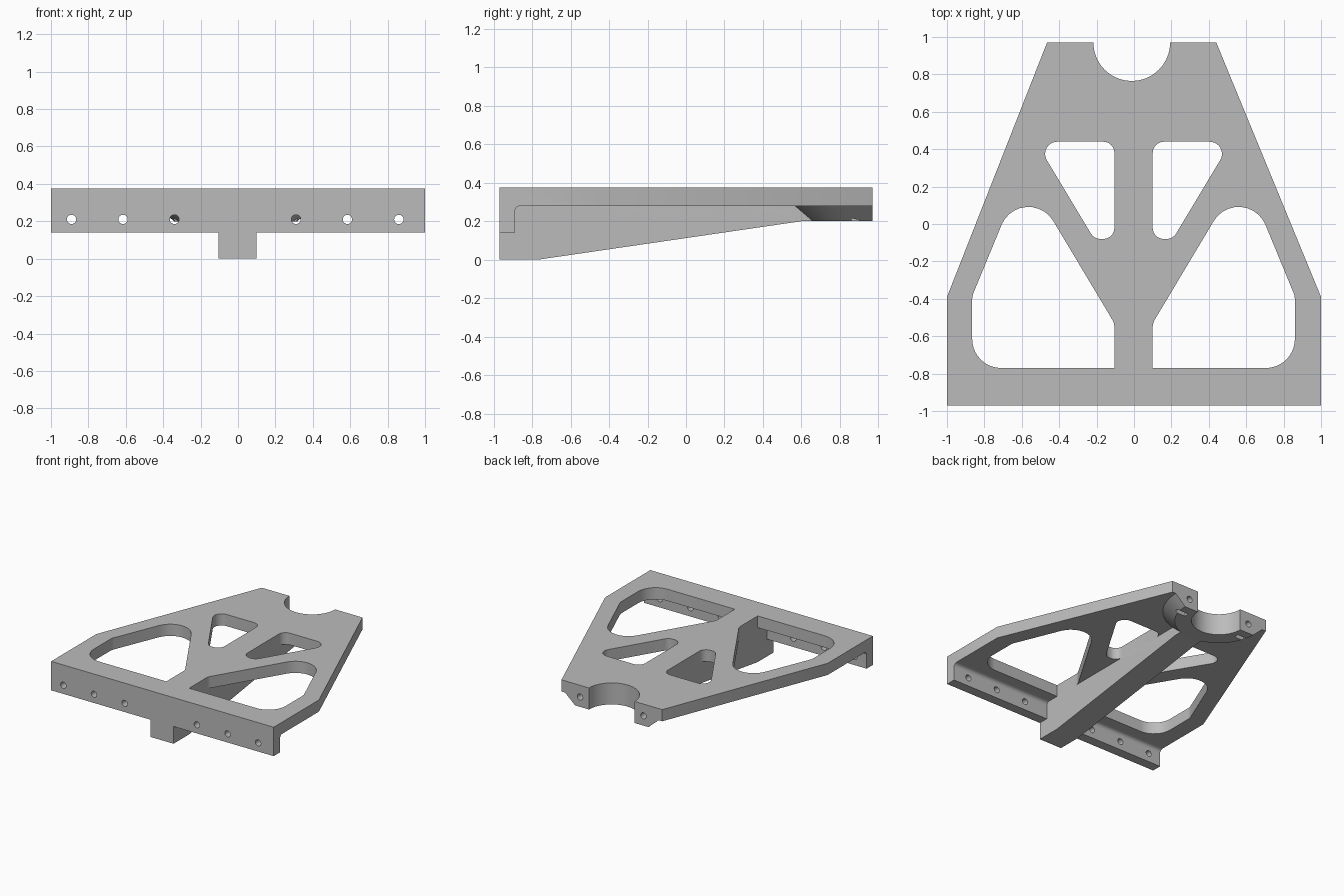
import bpy, bmesh, math
from mathutils import Vector, Matrix

cube = bpy.data.objects.get("Cube")
if cube:
    bpy.data.objects.remove(cube)

LEFT_SHIFT = -0.005          # the pockets mirror about a slightly offset axis
HUB = Vector((-0.012, 0.97, 0))
TOP, UNDER, HUB_BASE = 0.375, 0.28, 0.2

grey = bpy.data.materials.new("plain grey")
grey.use_nodes = True
colour = (0.5, 0.5, 0.5, 1)
grey.diffuse_color = colour
grey.node_tree.nodes["Principled BSDF"].inputs["Base Color"].default_value = colour


def make(name, bm):
    bmesh.ops.recalc_face_normals(bm, faces=bm.faces)
    mesh = bpy.data.meshes.new(name)
    bm.to_mesh(mesh)
    bm.free()
    mesh.materials.append(grey)
    obj = bpy.data.objects.new(name, mesh)
    bpy.context.collection.objects.link(obj)
    return obj


def rounded(corners, steps=10):
    """Replace each (x, y, radius) corner with a fillet arc."""
    pts = []
    for i, (x, y, r) in enumerate(corners):
        p = Vector((x, y))
        if r == 0:
            pts.append(p)
            continue
        a = (Vector(corners[i - 1][:2]) - p).normalized()
        b = (Vector(corners[(i + 1) % len(corners)][:2]) - p).normalized()
        half = a.angle(b) / 2
        centre = p + (a + b).normalized() * r / math.sin(half)
        start = p + a * r / math.tan(half) - centre
        end = p + b * r / math.tan(half) - centre
        sweep = math.atan2(start.x * end.y - start.y * end.x, start.dot(end))
        for k in range(steps + 1):
            pts.append(centre + Matrix.Rotation(sweep * k / steps, 2) @ start)
    return pts


def prism(name, pts, low, high, along_x=False):
    """Extrude a profile along z, or a (y, z) profile along x."""
    bm = bmesh.new()
    place = (lambda p: (low, p[0], p[1])) if along_x else (lambda p: (p[0], p[1], low))
    face = bm.faces.new([bm.verts.new(place(p)) for p in pts])
    step = (high - low, 0, 0) if along_x else (0, 0, high - low)
    out = bmesh.ops.extrude_face_region(bm, geom=[face], use_keep_orig=True)
    verts = [v for v in out["geom"] if isinstance(v, bmesh.types.BMVert)]
    bmesh.ops.translate(bm, verts=verts, vec=step)
    return make(name, bm)


def box(name, x0, x1, y0, y1, z0, z1):
    return prism(name, [(x0, y0), (x1, y0), (x1, y1), (x0, y1)], z0, z1)


def cone(name, centre, r1, r2, depth, along_y=False, segments=96):
    bm = bmesh.new()
    turn = Matrix.Rotation(math.pi / 2, 4, "X") if along_y else Matrix()
    bmesh.ops.create_cone(bm, cap_ends=True, segments=segments, radius1=r1,
                          radius2=r2, depth=depth,
                          matrix=Matrix.Translation(centre) @ turn)
    return make(name, bm)


def combine(target, tools, operation):
    """Apply boolean tools in turn, then discard them."""
    for tool in tools:
        tool.hide_render = True
        mod = target.modifiers.new("join", "BOOLEAN")
        mod.operation, mod.object, mod.solver = operation, tool, "EXACT"
    graph = bpy.context.evaluated_depsgraph_get()
    graph.update()
    mesh = bpy.data.meshes.new_from_object(target.evaluated_get(graph))
    target.modifiers.clear()
    target.data = mesh
    for tool in tools:
        bpy.data.objects.remove(tool)


# Tapered plate
bracket = prism("bracket_plate", [(-1, -0.97), (1, -0.97), (1, -0.39), (0.44, 0.97),
                                  (-0.465, 0.97), (-1, -0.39)], UNDER, TOP)

# Lightening pockets, mirrored left and right
inner = [(-0.105, 0.44, 0.06), (-0.105, -0.08, 0.06),
         (-0.213, -0.08, 0.06), (-0.525, 0.44, 0.065)]
outer = [(-0.105, -0.77, 0), (-0.105, -0.53, 0.08), (-0.59, 0.281, 0.155),
         (-0.865, -0.385, 0.1), (-0.865, -0.77, 0.155)]
pockets = []
for shape in (inner, outer):
    pts = rounded(shape)
    pockets.append(prism("pocket", pts, 0.2, 0.5))
    pockets.append(prism("pocket", [(LEFT_SHIFT - p.x, p.y) for p in pts], 0.2, 0.5))
combine(bracket, pockets, "DIFFERENCE")

# Front flange, with a fillet under the plate
flange = prism("front_flange", rounded([(-0.97, 0.14, 0), (-0.89, 0.14, 0),
               (-0.89, UNDER, 0.03), (-0.84, UNDER, 0), (-0.84, 0.3, 0),
               (-0.97, 0.3, 0)]), -1, 1, True)

# Central rib
rib = prism("central_rib", [(-0.97, 0), (-0.77, 0), (0.6, HUB_BASE), (0.8, HUB_BASE),
                            (0.8, 0.3), (-0.97, 0.3)], -0.105, 0.1, True)

# Conical half hub under the back edge
hub = cone("hub", HUB + Vector((0, 0, 0.245)), 0.33, 0.43, 0.09)
combine(hub, [box("trim", -1, 1, 0.97, 2, 0, 1)], "DIFFERENCE")
combine(bracket, [flange, rib, hub], "UNION")

# Bore, bolt holes and nut slots
cutters = [cone("bore", HUB + Vector((0, 0, 0.3)), 0.205, 0.205, 0.6)]
for side in (-1, 1):
    for x in (0.325, 0.6, 0.875):
        cutters.append(cone("flange_hole", (side * x - 0.015, -0.93, 0.21),
                            0.025, 0.025, 0.16, True, 24))
    x = HUB.x + side * 0.285
    cutters.append(cone("back_hole", (x, 0.92, 0.28), 0.025, 0.025, 0.16, True, 24))
    cutters.append(box("nut_slot", x - 0.045, x + 0.045, 0.86, 0.9, 0.1, 0.32))
combine(bracket, cutters, "DIFFERENCE")

# Smooth the curved walls and keep the edges sharp
bpy.ops.object.select_all(action="DESELECT")
bracket.select_set(True)
bpy.context.view_layer.objects.active = bracket
bpy.ops.object.shade_smooth_by_angle(angle=math.radians(25))
